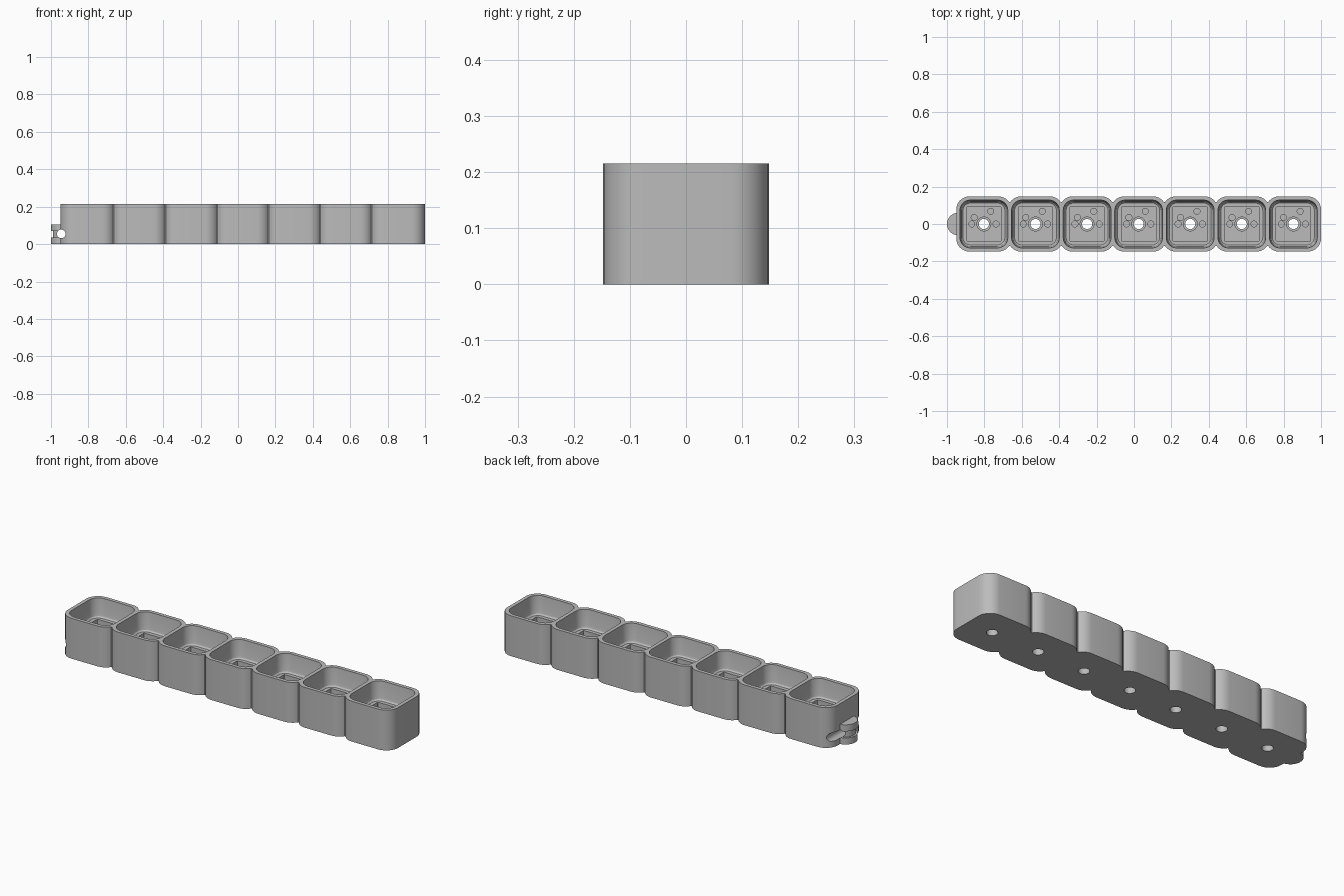
import bpy, bmesh, math

cube = bpy.data.objects.get("Cube")
if cube:
    bpy.data.objects.remove(cube, do_unlink=True)

PITCH, FIRST, HEIGHT, HALF = 0.2758, -0.8025, 0.215, 0.1475
CENTRES = [FIRST + i * PITCH for i in range(7)]

grey = bpy.data.materials.new("plain grey")
grey.use_nodes = True
colour = (0.5, 0.5, 0.5, 1)
grey.diffuse_color = colour
grey.node_tree.nodes["Principled BSDF"].inputs["Base Color"].default_value = colour


def outline(hx, hy, r, steps=8):
    """Rounded rectangle, corner by corner."""
    points = []
    for k, (sx, sy) in enumerate([(1, 1), (-1, 1), (-1, -1), (1, -1)]):
        for j in range(steps + 1):
            a = math.pi / 2 * (k + j / steps)
            points.append((sx * (hx - r) + r * math.cos(a),
                           sy * (hy - r) + r * math.sin(a)))
    return points


def loft(name, x, y, levels):
    """Solid through rounded outlines, each level being (z, hx, hy, radius)."""
    bm = bmesh.new()
    rings = [[bm.verts.new((x + px, y + py, z)) for px, py in outline(hx, hy, r)]
             for z, hx, hy, r in levels]
    n = len(rings[0])
    for low, high in zip(rings, rings[1:]):
        for i in range(n):
            j = (i + 1) % n
            bm.faces.new((low[i], low[j], high[j], high[i]))
    bm.faces.new(rings[0][::-1])
    bm.faces.new(rings[-1])
    bmesh.ops.remove_doubles(bm, verts=bm.verts, dist=1e-6)
    bmesh.ops.recalc_face_normals(bm, faces=bm.faces)
    mesh = bpy.data.meshes.new(name)
    bm.to_mesh(mesh)
    bm.free()
    obj = bpy.data.objects.new(name, mesh)
    bpy.context.collection.objects.link(obj)
    return obj


def drum(name, x, y, *levels):
    """Round solid, each level being (z, radius)."""
    return loft(name, x, y, [(z, r, r, r) for z, r in levels])


def combine(target, operation, tool):
    mod = target.modifiers.new(operation, 'BOOLEAN')
    mod.operation, mod.solver, mod.object = operation, 'EXACT', tool
    bpy.context.view_layer.objects.active = target
    bpy.ops.object.modifier_apply(modifier=mod.name)
    bpy.data.objects.remove(tool, do_unlink=True)


# Row of rounded blocks with filled necks between them
tray = loft("switch_tray", CENTRES[0], 0, [(z, HALF, HALF, 0.07) for z in (0, HEIGHT)])
for x in CENTRES[1:]:
    combine(tray, 'UNION', loft("block", x, 0, [(z, HALF, HALF, 0.07) for z in (0, HEIGHT)]))
    combine(tray, 'UNION', loft("neck", x - PITCH / 2, 0,
                                [(z, 0.015, 0.117, 0.004) for z in (0, HEIGHT)]))

# Grooved round lug on the end, with a cord hole running across it
combine(tray, 'UNION', drum("lug", -0.94, 0, (0, 0.06), (0.035, 0.06), (0.0355, 0.05),
                            (0.0695, 0.05), (0.07, 0.06), (0.105, 0.06)))
cord_hole = drum("cord_hole", 0, 0, (-0.3, 0.023), (0.3, 0.023))
cord_hole.rotation_euler.x = math.pi / 2
cord_hole.location = (-0.945, 0, 0.055)
bpy.context.view_layer.update()
combine(tray, 'DIFFERENCE', cord_hole)

# Cavity, square socket, stepped centre hole and blind pin holes in each block
PINS = [(-0.065, 0), (0.065, 0), (-0.052, 0.035), (0.036, 0.068)]
for x in CENTRES:
    combine(tray, 'DIFFERENCE', loft("cavity", x, 0, [
        (0.115, 0.112, 0.112, 0.04), (0.122, 0.119, 0.119, 0.047),
        (0.135, 0.122, 0.122, 0.05), (0.23, 0.129, 0.129, 0.056)]))
    combine(tray, 'DIFFERENCE', loft("socket", x, 0,
                                     [(z, 0.092, 0.092, 0.004) for z in (0.05, 0.13)]))
    combine(tray, 'DIFFERENCE', drum("centre_hole", x, 0, (-0.1, 0.027), (0.035, 0.027),
                                     (0.0355, 0.037), (0.07, 0.037)))
    for px, py in PINS:
        combine(tray, 'DIFFERENCE', drum("pin_hole", x + px, py, (0.02, 0.016), (0.07, 0.016)))

tray.data.materials.clear()
tray.data.materials.append(grey)
bpy.ops.object.select_all(action='DESELECT')
tray.select_set(True)
bpy.context.view_layer.objects.active = tray
bpy.ops.object.shade_smooth_by_angle(angle=math.radians(30))
